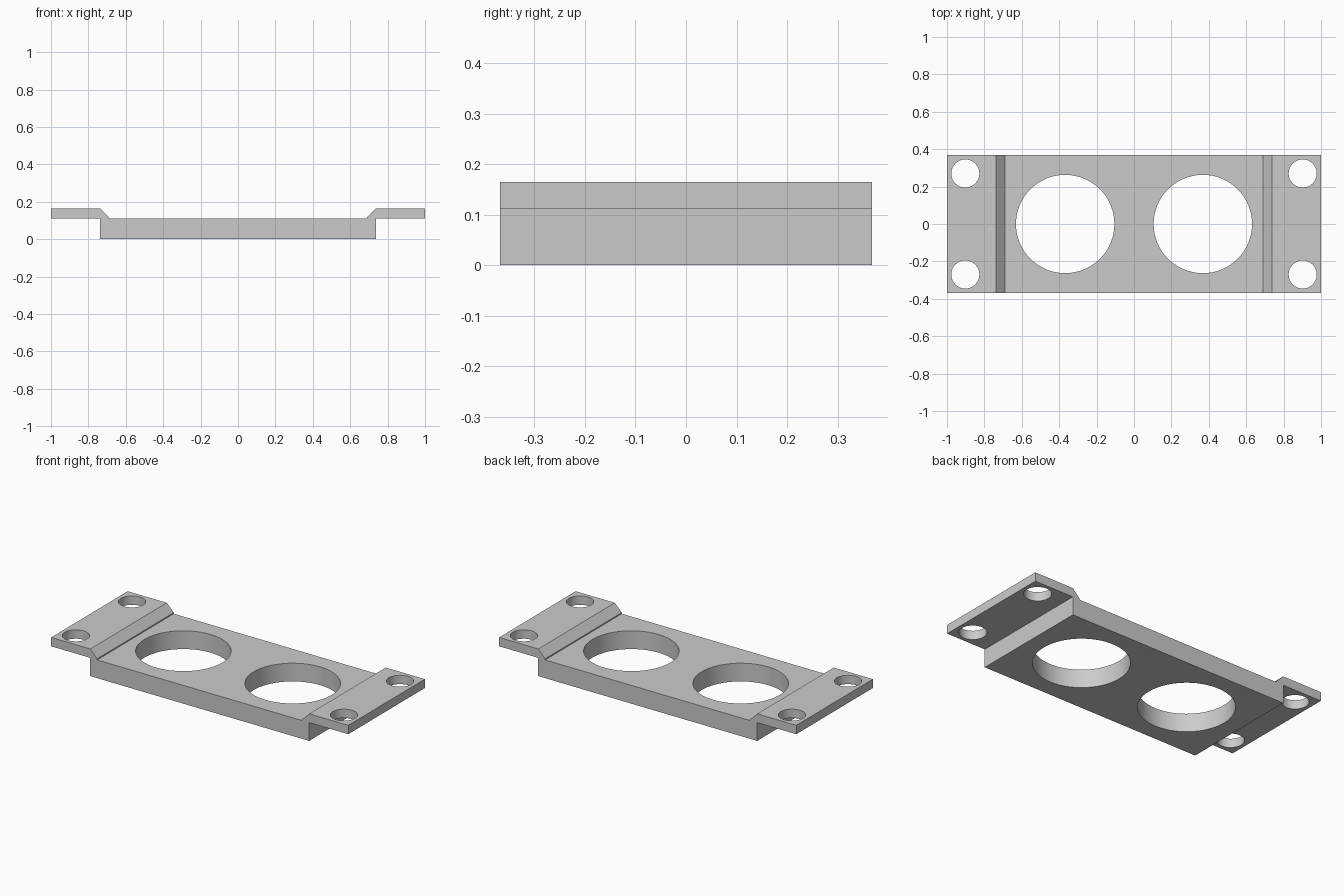
import bpy, bmesh, math

if "Cube" in bpy.data.objects:
    bpy.data.objects.remove(bpy.data.objects["Cube"])

HALF_DEPTH = 0.368

grey = bpy.data.materials.new("light grey")
grey.diffuse_color = (0.6, 0.6, 0.6, 1)
grey.use_nodes = True
grey.node_tree.nodes["Principled BSDF"].inputs["Base Color"].default_value = grey.diffuse_color

# Bracket plate: mirrored cross-section in x/z, extruded along y
right = [(0.737, 0.0), (0.737, 0.111), (1.0, 0.111), (1.0, 0.165),
         (0.737, 0.165), (0.69, 0.118), (0.69, 0.111)]
profile = right + [(-x, z) for x, z in reversed(right)]
bm = bmesh.new()
face = bm.faces.new([bm.verts.new((x, -HALF_DEPTH, z)) for x, z in profile])
ext = bmesh.ops.extrude_face_region(bm, geom=[face])
bmesh.ops.translate(bm, vec=(0, 2 * HALF_DEPTH, 0),
                    verts=[v for v in ext["geom"] if isinstance(v, bmesh.types.BMVert)])
bmesh.ops.recalc_face_normals(bm, faces=bm.faces)
mesh = bpy.data.meshes.new("bracket_plate")
bm.to_mesh(mesh)
bm.free()
plate = bpy.data.objects.new("bracket_plate", mesh)
bpy.context.collection.objects.link(plate)
mesh.materials.append(grey)


def drill(x, y, radius):
    """Cut a vertical round hole through the plate."""
    bpy.ops.mesh.primitive_cylinder_add(vertices=64, radius=radius, depth=1, location=(x, y, 0.1))
    cutter = bpy.context.object
    cutter.name = "hole_cutter"
    cutter.hide_render = True
    cutter.data.materials.append(grey)
    mod = plate.modifiers.new("hole", 'BOOLEAN')
    mod.operation = 'DIFFERENCE'
    mod.solver = 'EXACT'
    mod.object = cutter
    bpy.context.view_layer.objects.active = plate
    bpy.ops.object.modifier_apply(modifier=mod.name)
    bpy.data.objects.remove(cutter)


for side in (-1, 1):
    drill(side * 0.368, 0, 0.263)          # large opening
    for end in (-1, 1):
        drill(side * 0.902, end * 0.27, 0.075)  # screw hole

# Smooth hole walls, sharp edges elsewhere
bpy.ops.object.select_all(action='DESELECT')
plate.select_set(True)
bpy.context.view_layer.objects.active = plate
bpy.ops.object.shade_smooth_by_angle(angle=math.radians(30))
